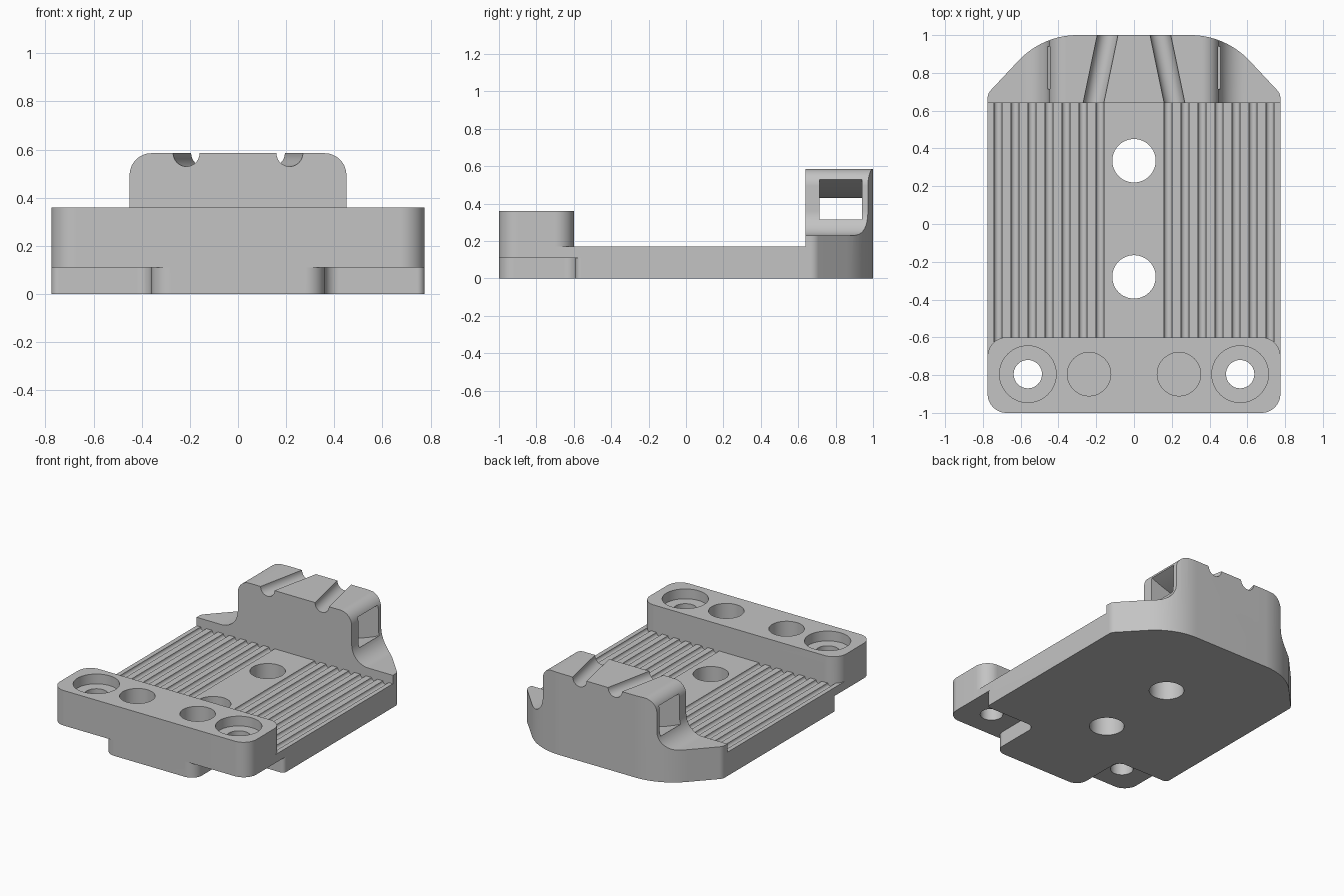
import bpy, bmesh, math
from mathutils import Vector

cube = bpy.data.objects.get("Cube")
if cube:
    bpy.data.objects.remove(cube, do_unlink=True)

grey = bpy.data.materials.new("plain_grey")
grey.use_nodes = True
grey.diffuse_color = (0.55, 0.55, 0.55, 1)
grey.node_tree.nodes["Principled BSDF"].inputs["Base Color"].default_value = (0.55, 0.55, 0.55, 1)


def rounded(corners, steps=14):
    """Polygon from (a, b, radius) corners, each rounded by an arc."""
    out = []
    for i, (a, b, r) in enumerate(corners):
        p = Vector((a, b))
        if r == 0:
            out.append(p)
            continue
        u = (Vector(corners[i - 1][:2]) - p).normalized()
        v = (Vector(corners[(i + 1) % len(corners)][:2]) - p).normalized()
        half = u.angle(v) / 2
        centre = p + (u + v).normalized() * r / math.sin(half)
        reach = r / math.tan(half)
        start, end = p + u * reach - centre, p + v * reach - centre
        for k in range(steps + 1):
            out.append(centre + start.lerp(end, k / steps).normalized() * r)
    return out


def mirrored(half):
    """Close a half outline by mirroring it across the centre line."""
    return rounded(half + [(-a, b, r) for a, b, r in reversed(half)])


def circle(a, b, r, n=48):
    return [Vector((a + r * math.cos(2 * math.pi * k / n),
                    b + r * math.sin(2 * math.pi * k / n))) for k in range(n)]


def solid(name, points, place, sweep):
    """Sweep a flat outline along a vector."""
    bm = bmesh.new()
    face = bm.faces.new([bm.verts.new(place(*p)) for p in points])
    new = bmesh.ops.extrude_face_region(bm, geom=[face])["geom"]
    bmesh.ops.translate(bm, vec=Vector(sweep),
                        verts=[g for g in new if isinstance(g, bmesh.types.BMVert)])
    bmesh.ops.recalc_face_normals(bm, faces=bm.faces)
    mesh = bpy.data.meshes.new(name)
    bm.to_mesh(mesh)
    bm.free()
    mesh.materials.append(grey)
    obj = bpy.data.objects.new(name, mesh)
    bpy.context.collection.objects.link(obj)
    return obj


def upright(name, points, low, high):
    return solid(name, points, lambda a, b: (a, b, low), (0, 0, high - low))


def along_y(name, points, y0, y1, drift=0):
    return solid(name, points, lambda a, b: (a, y0, b), (drift, y1 - y0, 0))


def combine(target, tool, operation):
    mod = target.modifiers.new(operation.lower(), "BOOLEAN")
    mod.operation, mod.solver, mod.object = operation, "EXACT", tool
    tool.hide_render = True
    bpy.ops.object.select_all(action="DESELECT")
    bpy.context.view_layer.objects.active = target
    target.select_set(True)
    bpy.ops.object.modifier_apply(modifier=mod.name)
    bpy.data.objects.remove(tool, do_unlink=True)


W, TOP = 0.775, 0.17

# Base plate with a narrower front tongue
base = upright("clamp_base", mirrored([
    (0.36, -1, 0.08), (0.36, -0.59, 0.06), (W, -0.59, 0.03), (W, 0.66, 0)]), 0, TOP)
shelf = upright("side_shelf", mirrored([(W, -0.7, 0), (W, -0.5, 0)]), 0.11, TOP)
combine(base, shelf, "UNION")

# Lengthwise half-round grooves either side of the flat centre strip
for side in (-1, 1):
    for k in range(7):
        groove = along_y("groove", circle(side * (0.18 + 0.09 * k), TOP, 0.0225, 20), -0.71, 0.65)
        combine(base, groove, "DIFFERENCE")

# Front bar
bar = upright("front_bar", mirrored([(W, -1, 0.1), (W, -0.6, 0.1)]), 0.11, 0.36)
combine(base, bar, "UNION")

# Rear block: plan outline trimmed by a shouldered profile
block = upright("rear_block", mirrored([
    (W, 0.64, 0), (W, 0.69, 0.06), (0.485, 1, 0.43)]), 0, 0.7)
profile = along_y("block_profile", mirrored([
    (0.9, -0.1, 0), (0.9, 0.23, 0), (0.45, 0.23, 0.13), (0.45, 0.585, 0.09)]), 0.5, 1.1)
combine(block, profile, "INTERSECT")

# Converging channels in the top of the block
for side in (-1, 1):
    channel = along_y("channel", circle(side * 0.223, 0.585, 0.055, 32), 0.6, 1.1, -side * 0.104)
    combine(block, channel, "DIFFERENCE")

# Curved strap slot through the block
xs = [0.7 * k / 12 for k in range(-12, 13)]
sag = [Vector((x, 0.43 + 0.1 * (x / 0.45) ** 2)) for x in xs]
slot = along_y("strap_slot", sag + [p - Vector((0, 0.22)) for p in reversed(sag)], 0.715, 0.94)
combine(block, slot, "DIFFERENCE")
combine(base, block, "UNION")

# Round holes: plate holes, then counterbored and blind holes in the bar
holes = [(0, 0.335, 0.115, -0.1), (0, -0.28, 0.115, -0.1)]
for side in (-1, 1):
    holes += [(side * 0.562, -0.795, 0.075, -0.1),
              (side * 0.562, -0.795, 0.15, 0.29),
              (side * 0.238, -0.795, 0.115, 0.1)]
for x, y, r, floor in holes:
    combine(base, upright("hole", circle(x, y, r), floor, 0.9), "DIFFERENCE")

bpy.ops.object.select_all(action="DESELECT")
bpy.context.view_layer.objects.active = base
base.select_set(True)
bpy.ops.object.shade_smooth_by_angle(angle=math.radians(30))
